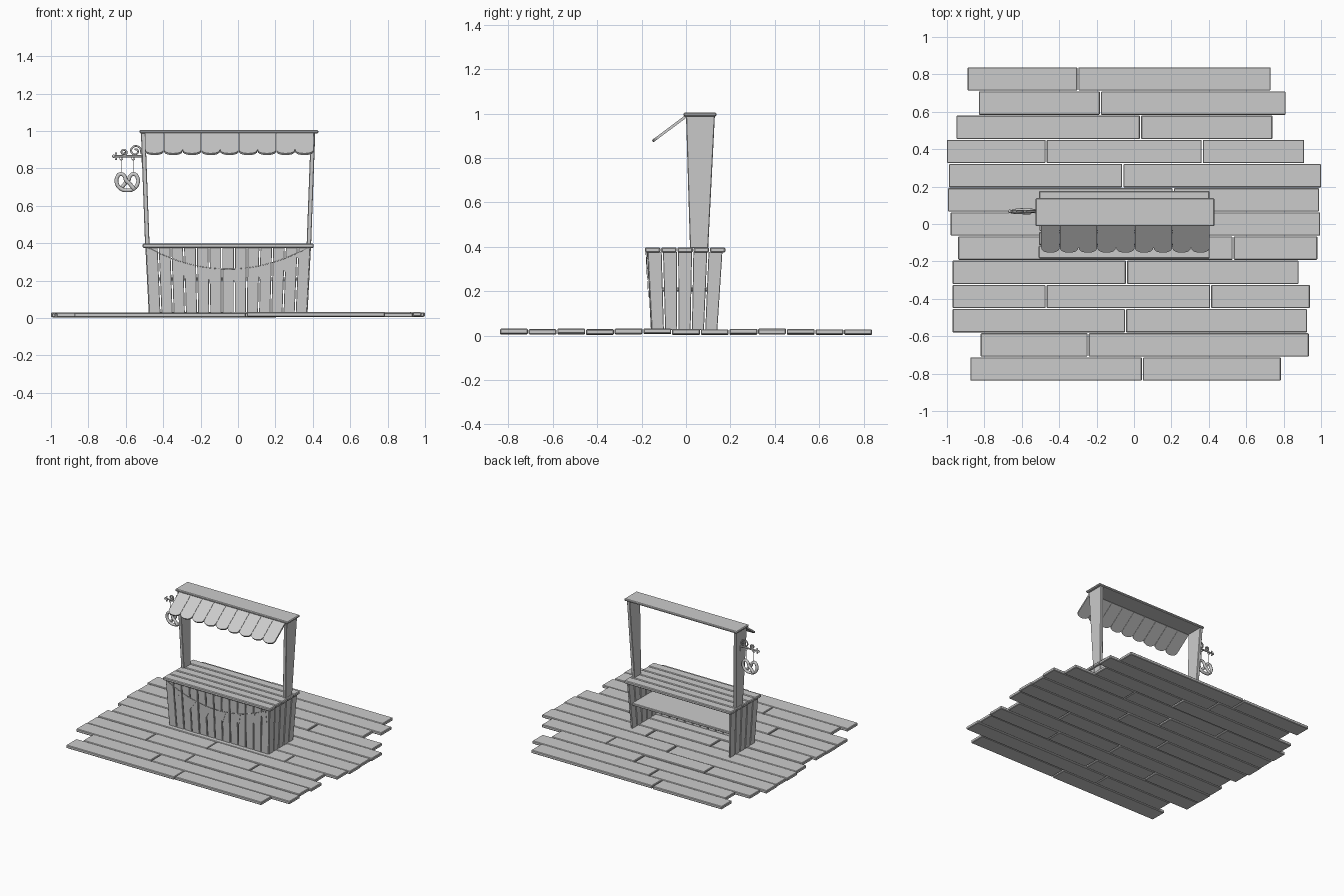
import bpy, bmesh, math, random
from mathutils import Vector

if "Cube" in bpy.data.objects:
    bpy.data.objects.remove(bpy.data.objects["Cube"])

random.seed(4)
CX = -0.053  # stall centre in x


def jit(a):
    return random.uniform(-a, a)


def mesh_obj(name, verts, faces):
    me = bpy.data.meshes.new(name)
    me.from_pydata(verts, [], faces)
    bm = bmesh.new()
    bm.from_mesh(me)
    bmesh.ops.recalc_face_normals(bm, faces=bm.faces)
    bm.to_mesh(me)
    bm.free()
    ob = bpy.data.objects.new(name, me)
    bpy.context.collection.objects.link(ob)
    return ob


def board(name, bottom, top, bevel=0.003):
    """Six-sided board from four bottom corners and four top corners."""
    ob = mesh_obj(name, list(bottom) + list(top),
                  [(3, 2, 1, 0), (4, 5, 6, 7), (0, 1, 5, 4),
                   (1, 2, 6, 5), (2, 3, 7, 6), (3, 0, 4, 7)])
    if bevel:
        m = ob.modifiers.new("bevel", 'BEVEL')
        m.width, m.segments = bevel, 1
    return ob


def rect(x0, x1, y0, y1, z):
    return [(x0, y0, z), (x1, y0, z), (x1, y1, z), (x0, y1, z)]


def box(name, x0, x1, y0, y1, z0, z1, bevel=0.003):
    return board(name, rect(x0, x1, y0, y1, z0), rect(x0, x1, y0, y1, z1), bevel)


def tube(name, pts, r, cyclic=False, res=3):
    cu = bpy.data.curves.new(name, 'CURVE')
    cu.dimensions = '3D'
    cu.bevel_depth, cu.bevel_resolution, cu.resolution_u = r, res, 6
    cu.use_fill_caps = True
    sp = cu.splines.new('BEZIER')
    sp.bezier_points.add(len(pts) - 1)
    for bp, p in zip(sp.bezier_points, pts):
        bp.co = p
        bp.handle_left_type = bp.handle_right_type = 'AUTO'
    sp.use_cyclic_u = cyclic
    ob = bpy.data.objects.new(name, cu)
    bpy.context.collection.objects.link(ob)
    return ob


# floor planks: joint positions per row, back to front
rows = [(-.89, -.30, .73), (-.83, -.18, .81), (-.95, .035, .74),
        (-1, -.47, .365, .91), (-.99, -.06, 1.0), (-.995, .21, .99),
        (-.98, -.25, .995), (-.94, .53, .98), (-.97, -.04, .88),
        (-.97, -.47, .41, .94), (-.97, -.045, .925),
        (-.82, -.245, .935), (-.875, .045, .785)]
pitch = 1.68 / 13
for i, xs in enumerate(rows):
    y1 = 0.84 - i * pitch
    for j in range(len(xs) - 1):
        z = random.uniform(0.0, 0.005) + 0.003 * (j % 2)
        x0 = xs[j] + (0.003 if j else 0)
        x1 = xs[j + 1] - (0.003 if j < len(xs) - 2 else 0)
        box("floor_plank", x0, x1, y1 - pitch + 0.002, y1 - 0.002, z + 0.002, z + 0.025, 0.004)

ZB, ZT = 0.026, 0.378
HB, HT = 0.424, 0.442          # half widths of the body, bottom and top
FB, FT = -0.157, -0.175        # front y, bottom and top
BB, BT = 0.144, 0.167          # back y, bottom and top
TH = 0.016


def lerp(a, b, t):
    return a + (b - a) * t


# front boards of the counter
n = 13
for i in range(n):
    a, b = i / n, (i + 1) / n
    g, t = 0.003, jit(0.0015)
    xb0, xb1 = CX + lerp(-HB, HB, a) + g, CX + lerp(-HB, HB, b) - g
    xt0, xt1 = CX + lerp(-HT, HT, a) + g, CX + lerp(-HT, HT, b) - g
    board("counter_front_board", rect(xb0, xb1, FB + t, FB + TH, ZB),
          rect(xt0, xt1, FT + t, FT + TH, ZT), 0.002)

# side boards of the counter
for s in (-1, 1):
    for i in range(5):
        a, b, g = i / 5, (i + 1) / 5, 0.003
        t = jit(0.0015)
        ob_, ot_ = CX + s * (HB + t), CX + s * (HT + t)
        ib_, it_ = CX + s * (HB - TH), CX + s * (HT - TH)
        board("counter_side_board",
              rect(ib_, ob_, lerp(FB, BB, a) + g, lerp(FB, BB, b) - g, ZB),
              rect(it_, ot_, lerp(FT, BT, a) + g, lerp(FT, BT, b) - g, ZT), 0.002)

# counter top boards and inner shelf
w = 0.366 / 5
for i in range(5):
    y0 = -0.187 + i * w
    box("counter_top_board", -0.51 + abs(jit(0.006)), 0.405 - abs(jit(0.004)),
        y0 + 0.002, y0 + w - 0.002, 0.375, 0.398, 0.005)
box("inner_shelf", CX - 0.418, CX + 0.418, -0.15, 0.135, 0.2, 0.218)

# roof posts, wider at the top
for s in (-1, 1):
    xb, xt = sorted((CX + s * 0.420, CX + s * 0.444)), sorted((CX + s * 0.442, CX + s * 0.466))
    board("roof_post", rect(*xb, 0.018, 0.1, 0.395), rect(*xt, 0.0, 0.13, 0.99))

# roof board
box("roof_board", -0.527, 0.43, -0.012, 0.138, 0.988, 1.005, 0.005)

# scalloped awning
ax0, ax1, n = -0.497, 0.405, 9
pw = (ax1 - ax0) / n
top, tip = Vector((0, 0.0, 0.988)), Vector((0, -0.15, 0.876))
verts, faces = [], []
for i in range(n):
    xa, g = ax0 + i * pw, 0.0008
    prof = [(g, 0), (pw - g, 0)]
    for k in range(11):
        th = math.pi * k / 10
        prof.append((pw / 2 + (pw / 2 - g) * math.cos(th), 0.81 + 0.19 * math.sin(th) ** 0.8))
    base = len(verts)
    verts += [tuple(top.lerp(tip, v) + Vector((xa + u, 0, 0))) for u, v in prof]
    faces.append(tuple(range(base, base + len(prof))))
awning = mesh_obj("awning", verts, faces)
m = awning.modifiers.new("thickness", 'SOLIDIFY')
m.thickness, m.offset = 0.012, 0


# bunting string and flags on the counter front
def front_y(z):
    return lerp(FB, FT, (z - ZB) / (ZT - ZB)) - 0.005


def sag(x):
    return 0.262 + 0.113 * ((x - CX) / 0.425) ** 2


pts = []
for k in range(17):
    x = CX - 0.425 + 0.85 * k / 16
    pts.append((x, front_y(sag(x)), sag(x)))
tube("bunting_string", pts, 0.002, res=1)
for x in (-.385, -.265, -.14, -.015, .11, .235, .33):
    tan = Vector((1, 0, 2 * 0.113 * (x - CX) / 0.425 ** 2)).normalized()
    nor = Vector((tan.z, 0, -tan.x))
    c = Vector((x, 0, sag(x)))
    tri = [c - tan * 0.034, c + tan * 0.034, c + nor * 0.088]
    for p in tri:
        p.y = front_y(p.z)
    flag = mesh_obj("bunting_flag", [tuple(p) for p in tri], [(0, 1, 2)])
    m = flag.modifiers.new("thickness", 'SOLIDIFY')
    m.thickness, m.offset = 0.002, 0

# sign bracket: wall plate, arm, scrolls and finial
SY = 0.068


def spiral(name, cx, cz, r, a0, turns):
    p = []
    for k in range(15):
        t = k / 14
        a = a0 + turns * 2 * math.pi * t
        rr = r * (1 - 0.75 * t)
        p.append((cx + rr * math.cos(a), SY, cz + rr * math.sin(a)))
    tube(name, p, 0.005, res=2)


box("bracket_plate", -0.515, -0.503, SY - 0.01, SY + 0.01, 0.83, 0.925, 0.002)
tube("bracket_arm", [(-0.51, SY, 0.865), (-0.66, SY, 0.865)], 0.006)
spiral("bracket_scroll_large", -0.549, 0.893, 0.032, -0.4, 1.4)
spiral("bracket_scroll_small", -0.612, 0.886, 0.019, -1.5, 1.3)
for x, z, r in ((-0.664, 0.865, 0.009), (-0.652, 0.88, 0.006), (-0.652, 0.85, 0.006)):
    bpy.ops.mesh.primitive_uv_sphere_add(segments=12, ring_count=8, radius=r, location=(x, SY, z))
    bpy.context.object.name = "bracket_finial"
    bpy.ops.object.shade_smooth()

# hanging hooks and pretzel sign
PX, PZ = -0.592, 0.727
for s in (-1, 1):
    x = PX + s * 0.032
    tube("sign_hanger", [(x, SY, 0.865), (x, SY, 0.77)], 0.0022, res=1)
    ring = [(x + 0.008 * math.cos(a * math.pi / 2), SY, 0.855 + 0.01 * math.sin(a * math.pi / 2))
            for a in range(4)]
    tube("hanger_ring", ring, 0.002, True, 1)
half = [(-.036, -.036), (-.012, -.008), (.008, .012), (.014, .03), (.036, .043),
        (.056, .02), (.054, -.012), (.032, -.037)]
path = half + [(0, -.044)] + [(-a, b) for a, b in reversed(half)]
last = len(path) - 1
tube("pretzel_sign", [(PX + a, SY + 0.007 * (1 - 2 * k / last), PZ + b)
                      for k, (a, b) in enumerate(path)], 0.0105)
